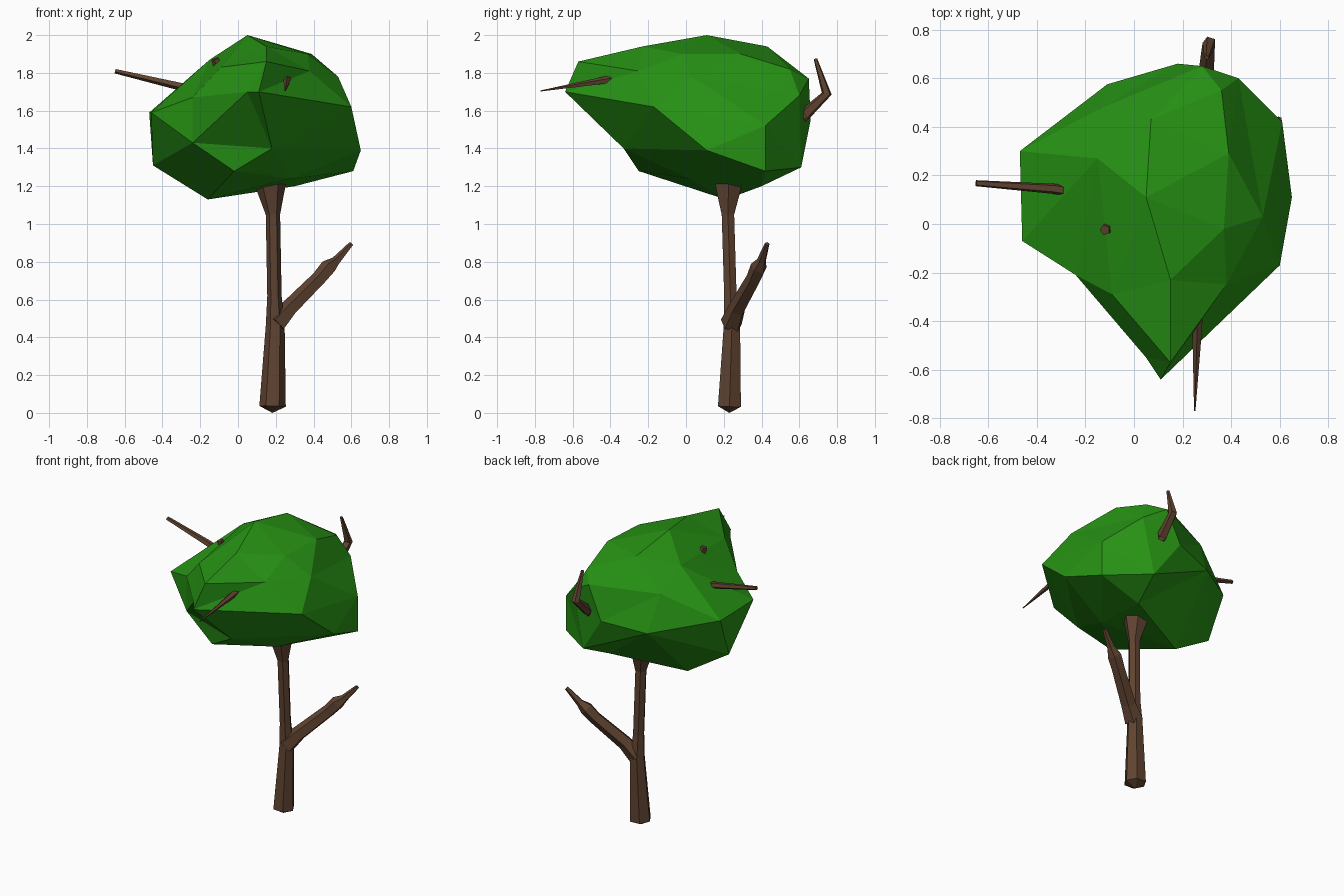
import bpy, bmesh, math
from mathutils import Vector

if "Cube" in bpy.data.objects:
    bpy.data.objects.remove(bpy.data.objects["Cube"])


def material(name, col):
    m = bpy.data.materials.new(name)
    m.diffuse_color = (*col, 1)
    m.use_nodes = True
    m.node_tree.nodes["Principled BSDF"].inputs["Base Color"].default_value = m.diffuse_color
    return m


GREEN = material("leaf green", (0.02, 0.29, 0.007))
BROWN = material("bark brown", (0.115, 0.056, 0.03))


def finish(name, bm, mat):
    bmesh.ops.recalc_face_normals(bm, faces=bm.faces)
    me = bpy.data.meshes.new(name)
    bm.to_mesh(me)
    bm.free()
    me.materials.append(mat)
    ob = bpy.data.objects.new(name, me)
    bpy.context.collection.objects.link(ob)
    return ob


def limb(name, path, radii, sides=6, cap_drop=0.0):
    """Faceted tube through the path, one radius per point."""
    bm = bmesh.new()
    pts = [Vector(p) for p in path]
    rings = []
    for i, (p, r) in enumerate(zip(pts, radii)):
        d = (pts[min(i + 1, len(pts) - 1)] - pts[max(i - 1, 0)]).normalized()
        ref = Vector((0, 1, 0)) if abs(d.y) < 0.8 else Vector((1, 0, 0))
        u = d.cross(ref).normalized()
        v = d.cross(u)
        rings.append([bm.verts.new(p + r * (u * math.cos(a) + v * math.sin(a)))
                      for a in (math.tau * k / sides for k in range(sides))])
    for a, b in zip(rings, rings[1:]):
        for k in range(sides):
            n = (k + 1) % sides
            bm.faces.new((a[k], a[n], b[n], b[k]))
    bm.faces.new(rings[-1])
    base = bm.verts.new(pts[0] - (pts[1] - pts[0]).normalized() * cap_drop)
    for k in range(sides):
        bm.faces.new((rings[0][k], base, rings[0][(k + 1) % sides]))
    return finish(name, bm, BROWN)


# Crown: corner points joined in the order they surround the centre
CROWN = [
    (.05, .11, 2.0), (.15, -.23, 1.94), (.15, -.57, 1.86), (.11, -.64, 1.70),
    (.05, -.55, 1.70), (-.09, -.29, 1.83), (-.24, -.21, 1.67), (-.46, -.07, 1.59),
    (-.47, .30, 1.59), (-.45, .18, 1.31), (-.24, -.21, 1.43), (-.02, -.25, 1.28),
    (.18, -.33, 1.40), (.60, -.17, 1.62), (.65, .11, 1.39), (.61, .42, 1.28),
    (.35, .61, 1.30), (-.16, .21, 1.13), (.38, -.25, 1.81), (.37, -.02, 1.90),
    (.53, .03, 1.78), (.39, .29, 1.90), (.07, .43, 1.94), (.36, .55, 1.82),
    (.43, .60, 1.68), (.28, .65, 1.77), (.18, .66, 1.55), (-.11, .575, 1.51),
    (-.14, .475, 1.75), (-.15, .27, 1.87), (.61, .42, 1.52), (.30, .40, 1.20),
    (.28, .02, 1.24),
]
centre = Vector((.1, .06, 1.56))
bm = bmesh.new()
place = {}
for p in CROWN:
    d = Vector(p) - centre
    s = Vector((d.x / .56, d.y / .65, d.z / .44)).normalized()
    place[bm.verts.new(s)] = Vector(p)
bmesh.ops.convex_hull(bm, input=bm.verts[:])
for v, p in place.items():
    if v.is_valid:
        v.co = p
finish("leaf_crown", bm, GREEN)

# Trunk, flared at the foot and under the crown
limb("trunk", [(.183, .23, .035), (.197, .243, .46), (.193, .235, .62),
               (.185, .222, 1.05), (.172, .225, 1.2), (.172, .225, 1.3)],
     [.07, .05, .038, .038, .08, .08], 6, .035)

# Low side branch with a knob near its end
limb("low_branch", [(.20, .24, .47), (.27, .27, .55), (.43, .36, .71),
                    (.48, .385, .77), (.52, .40, .805), (.60, .43, .895)],
     [.06, .048, .042, .045, .025, .013], 5)

# Bare twigs poking out of the crown
limb("left_twig", [(-.18, .12, 1.70), (-.33, .145, 1.735), (-.65, .168, 1.81)],
     [.024, .022, .013], 5)
limb("front_twig", [(.265, -.25, 1.79), (.26, -.43, 1.76), (.25, -.77, 1.704)],
     [.024, .021, .003], 5)
limb("back_twig", [(.30, .55, 1.53), (.30, .63, 1.58), (.31, .745, 1.69),
                   (.30, .685, 1.875)], [.036, .034, .028, .01], 5)
limb("top_stub", [(-.08, 0, 1.75), (-.12, -.025, 1.875)], [.026, .022], 5)
